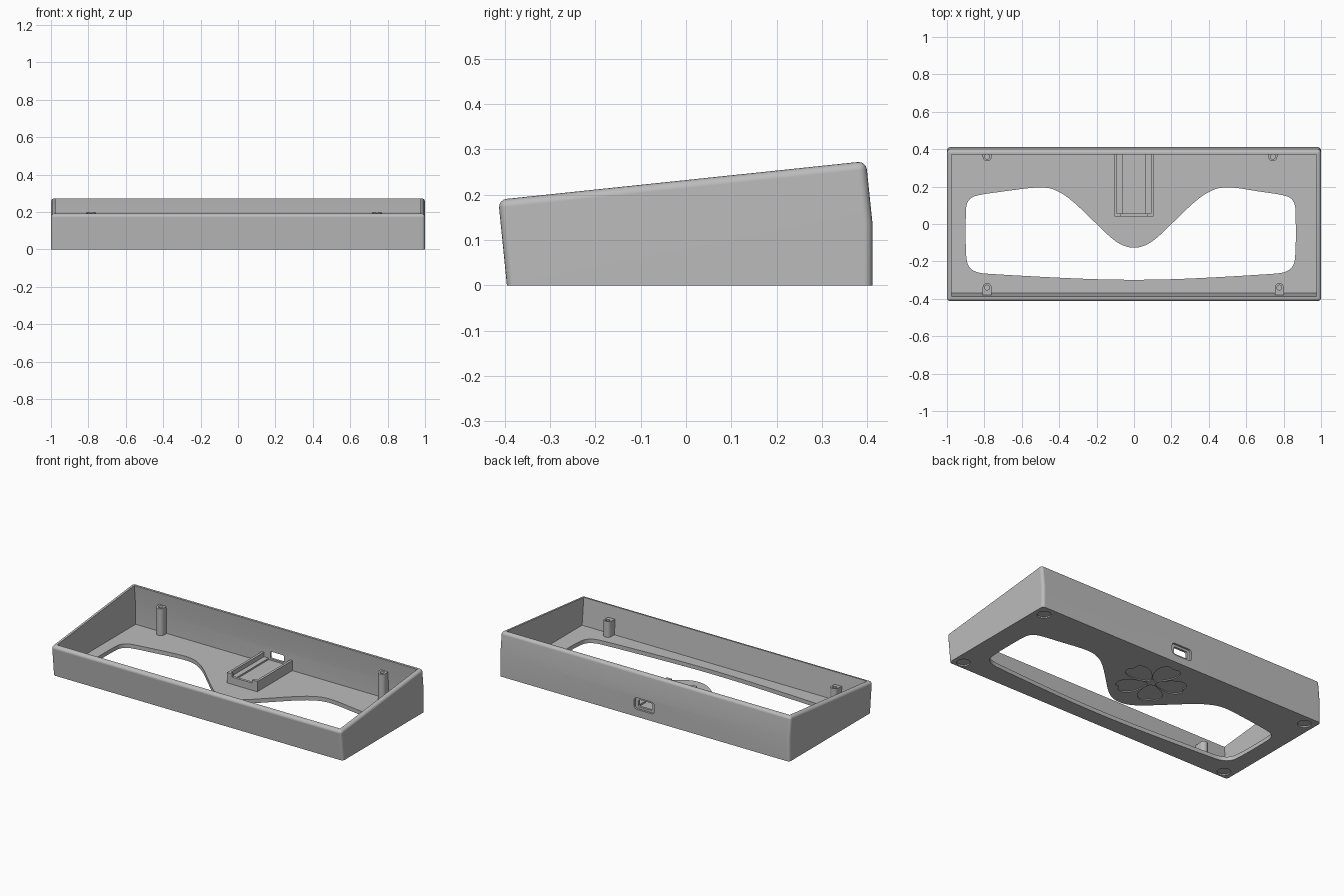
import bpy, bmesh, math
from mathutils import Vector

if "Cube" in bpy.data.objects:
    bpy.data.objects.remove(bpy.data.objects["Cube"])

grey = bpy.data.materials.new("light_grey_plastic")
grey.diffuse_color = (0.5, 0.5, 0.5, 1)
grey.use_nodes = True
grey.node_tree.nodes["Principled BSDF"].inputs["Base Color"].default_value = grey.diffuse_color


def prism(name, low, high):
    """Solid between two matching loops of 3D points."""
    bm = bmesh.new()
    a = [bm.verts.new(p) for p in low]
    b = [bm.verts.new(p) for p in high]
    n = len(a)
    bm.faces.new(a)
    bm.faces.new(b)
    for i in range(n):
        j = (i + 1) % n
        bm.faces.new((a[i], a[j], b[j], b[i]))
    bmesh.ops.recalc_face_normals(bm, faces=bm.faces)
    me = bpy.data.meshes.new(name)
    bm.to_mesh(me)
    bm.free()
    me.materials.append(grey)
    ob = bpy.data.objects.new(name, me)
    bpy.context.collection.objects.link(ob)
    return ob


def along_x(name, yz, x0, x1):
    return prism(name, [(x0, y, z) for y, z in yz], [(x1, y, z) for y, z in yz])


def along_y(name, xz, y0, y1):
    return prism(name, [(x, y0, z) for x, z in xz], [(x, y1, z) for x, z in xz])


def along_z(name, xy, z0, z1):
    top = z1 if callable(z1) else (lambda y: z1)
    return prism(name, [(x, y, z0) for x, y in xy], [(x, y, top(y)) for x, y in xy])


def box(name, x0, x1, y0, y1, z0, z1):
    return along_z(name, [(x0, y0), (x1, y0), (x1, y1), (x0, y1)], z0, z1)


def circle(cx, cy, r, n=32):
    return [(cx + r * math.cos(2 * math.pi * i / n), cy + r * math.sin(2 * math.pi * i / n))
            for i in range(n)]


def round_rect(cx, cy, w, h, r):
    pts = []
    for k, (sx, sy) in enumerate([(1, 1), (-1, 1), (-1, -1), (1, -1)]):
        for i in range(6):
            t = math.pi / 2 * (k + i / 5)
            pts.append((cx + sx * (w - r) + r * math.cos(t), cy + sy * (h - r) + r * math.sin(t)))
    return pts


def chaikin(pts, times):
    for _ in range(times):
        out = []
        for i, p in enumerate(pts):
            p, q = Vector(p), Vector(pts[(i + 1) % len(pts)])
            out += [p.lerp(q, 0.25), p.lerp(q, 0.75)]
        pts = out
    return [tuple(p) for p in pts]


def activate(ob):
    bpy.ops.object.select_all(action='DESELECT')
    ob.select_set(True)
    bpy.context.view_layer.objects.active = ob


def cut(ob, cutter):
    activate(ob)
    m = ob.modifiers.new("cut", 'BOOLEAN')
    m.operation = 'DIFFERENCE'
    m.solver = 'EXACT'
    m.object = cutter
    bpy.ops.object.modifier_apply(modifier=m.name)
    bpy.data.objects.remove(cutter, do_unlink=True)


def smooth(ob):
    activate(ob)
    bpy.ops.object.shade_smooth_by_angle(angle=math.radians(30))
    m = ob.modifiers.new("even_shading", 'WEIGHTED_NORMAL')
    m.keep_sharp = True


# Wedge shaped outer body with rounded edges
case = along_x("case_shell", [(-0.395, 0), (0.411, 0), (0.411, 0.14), (0.397, 0.274),
                              (-0.414, 0.189)], -1, 1)
bm = bmesh.new()
bm.from_mesh(case.data)
edges = [e for e in bm.edges
         if e.calc_face_angle() > 0.3 and max(v.co.z for v in e.verts) > 0.01]
bmesh.ops.bevel(bm, geom=edges, offset=0.018, segments=4, profile=0.5, affect='EDGES')
bm.to_mesh(case.data)
bm.free()

# Hollow interior
cut(case, along_x("interior_cutter", [(-0.370, 0.025), (0.385, 0.025), (0.385, 0.14),
                                      (0.3695, 0.3), (-0.398, 0.3)], -0.975, 0.975))

# Large curved opening in the floor, right end slightly shorter
half = [(0, -0.30), (-0.3, -0.293), (-0.78, -0.267), (-0.84, -0.26), (-0.882, -0.235),
        (-0.9, -0.18), (-0.9, 0.07), (-0.893, 0.115), (-0.868, 0.145), (-0.81, 0.159),
        (-0.7, 0.174), (-0.55, 0.194), (-0.48, 0.197), (-0.42, 0.184), (-0.34, 0.135),
        (-0.2, 0.0), (-0.12, -0.078), (-0.06, -0.117), (0, -0.13)]
right = [(-x - (0.035 if x < -0.6 else 0), y) for x, y in half[-2:0:-1]]
cut(case, along_z("floor_opening_cutter", chaikin(half + right, 2), -0.05, 0.1))

# Round foot recesses under the corners
for sx in (-1, 1):
    for sy in (-1, 1):
        cut(case, along_z("foot_cutter", circle(sx * 0.937, sy * 0.345, 0.038), -0.05, 0.008))

# Shallow five petal flower pattern underneath
for k in range(5):
    ang = math.radians(90 + 72 * k)
    c, s = math.cos(ang), math.sin(ang)
    petal = []
    for i in range(36):
        t = 2 * math.pi * i / 36
        a = 0.115 - 0.09 * math.cos(t) - 0.018 * math.exp(-((t - math.pi) / 0.25) ** 2)
        w = 0.065 * math.sin(t) * (1 - 0.35 * math.cos(t))
        petal.append((a * c - w * s, 0.15 + a * s + w * c))
    cut(case, along_z("petal_cutter", petal, -0.05, 0.006))

# Cable port: shallow outer recess and through hole in the back wall
cut(case, along_y("port_recess_cutter", round_rect(0, 0.082, 0.07, 0.036, 0.02), 0.399, 0.5))
cut(case, along_y("port_hole_cutter", round_rect(0, 0.082, 0.047, 0.022, 0.008), 0.36, 0.5))
smooth(case)


# Screw posts joined to the walls, tops tilted with the case
def post_top(y):
    return 0.157 + 0.105 * y


for name, px, py, wall in [("back_left_post", -0.785, 0.36, 0.395),
                           ("back_right_post", 0.742, 0.36, 0.395),
                           ("front_left_post", -0.785, -0.34, -0.384),
                           ("front_right_post", 0.777, -0.34, -0.384)]:
    r, d = 0.024, math.copysign(1, wall)
    outline = [(px + r * math.cos(math.pi * i / 12), py - d * r * math.sin(math.pi * i / 12))
               for i in range(13)]
    outline += [(px - r, wall), (px + r, wall)]
    post = along_z(name, outline, 0.015, post_top)
    cut(post, along_z("screw_hole_cutter", circle(px, py, 0.013, 20), post_top(py) - 0.08, 0.4))
    smooth(post)

# Circuit board cradle: bed, ledges, rails and notched front stop
box("cradle_bed", -0.1, 0.1, 0.045, 0.39, 0.015, 0.05)
for side, s in (("left", -1), ("right", 1)):
    xs = sorted((s * 0.058, s * 0.095))
    box(side + "_cradle_ledge", xs[0], xs[1], 0.045, 0.39, 0.015, 0.06)
    xs = sorted((s * 0.09, s * 0.105))
    box(side + "_cradle_rail", xs[0], xs[1], 0.05, 0.39, 0.015, 0.088)
along_y("cradle_front_stop", [(-0.105, 0.015), (0.105, 0.015), (0.105, 0.09), (0.07, 0.09),
                              (0.07, 0.07), (-0.07, 0.07), (-0.07, 0.09), (-0.105, 0.09)],
        0.04, 0.056)
